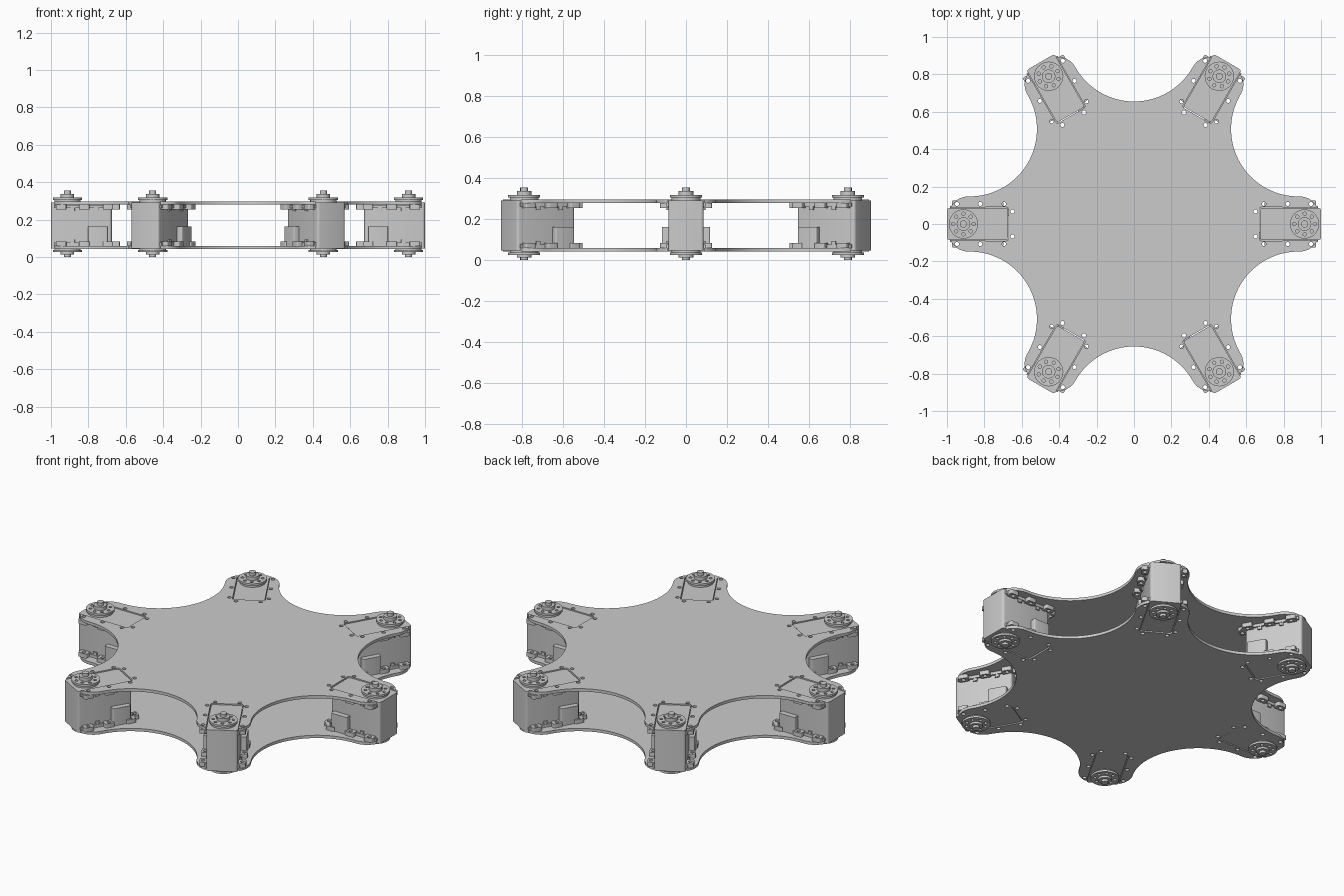
import bpy
import bmesh
from math import sin, cos, pi, radians

old = bpy.data.objects.get("Cube")
if old:
    bpy.data.objects.remove(old, do_unlink=True)

grey = bpy.data.materials.new("light_grey")
grey.use_nodes = True
COLOUR = (0.6, 0.6, 0.6, 1)
grey.diffuse_color = COLOUR
grey.node_tree.nodes["Principled BSDF"].inputs["Base Color"].default_value = COLOUR


def arc(cx, cy, r, a0, a1, n):
    """Points along a circular arc, angles in degrees."""
    angles = [radians(a0 + (a1 - a0) * i / n) for i in range(n + 1)]
    return [(cx + r * cos(a), cy + r * sin(a)) for a in angles]


def circle(cx, cy, r, n=16):
    return arc(cx, cy, r, 0, 360, n)[:-1]


def rounded_rect(x0, x1, y0, y1, r):
    return (arc(x1 - r, y1 - r, r, 0, 90, 4) + arc(x0 + r, y1 - r, r, 90, 180, 4)
            + arc(x0 + r, y0 + r, r, 180, 270, 4) + arc(x1 - r, y0 + r, r, 270, 360, 4))


def turn(points, a):
    return [(x * cos(a) - y * sin(a), x * sin(a) + y * cos(a)) for x, y in points]


def slab_mesh(name, loops, z0, z1):
    """Extruded flat shape; inner loops become holes."""
    curve = bpy.data.curves.new(name, "CURVE")
    curve.dimensions = "2D"
    curve.fill_mode = "BOTH"
    curve.extrude = (z1 - z0) / 2
    for loop in loops:
        spline = curve.splines.new("POLY")
        spline.points.add(len(loop) - 1)
        for p, (x, y) in zip(spline.points, loop):
            p.co = (x, y, 0, 1)
        spline.use_cyclic_u = True
    temp = bpy.data.objects.new(name, curve)
    bpy.context.collection.objects.link(temp)
    bpy.context.view_layer.update()
    graph = bpy.context.evaluated_depsgraph_get()
    mesh = bpy.data.meshes.new_from_object(temp.evaluated_get(graph))
    bpy.data.objects.remove(temp, do_unlink=True)
    bm = bmesh.new()
    bm.from_mesh(mesh)
    bmesh.ops.remove_doubles(bm, verts=bm.verts, dist=1e-5)
    bmesh.ops.translate(bm, verts=bm.verts, vec=(0, 0, (z0 + z1) / 2))
    bmesh.ops.recalc_face_normals(bm, faces=bm.faces)
    bm.to_mesh(mesh)
    bm.free()
    mesh.name = name
    mesh.materials.clear()
    mesh.materials.append(grey)
    return mesh


def place(name, mesh, angle=0.0):
    obj = bpy.data.objects.new(name, mesh)
    obj.rotation_euler.z = angle
    bpy.context.collection.objects.link(obj)
    return obj


# Shared measurements
HORN_X = 0.912
LEGS = [i * pi / 3 for i in range(6)]
SIDE_HOLES = [(x, s * 0.107) for x in (0.695, 0.822, 0.946) for s in (-1, 1)]
END_HOLES = [(0.65, s * 0.067) for s in (-1, 1)]
HOLE_R = 0.011

# Body plates: scalloped six-lobed outline, a slot in each lobe, screw holes
half = arc(0.879, -0.5075, 0.36, 150, 90, 20)[:-1]
half += arc(0.885, -0.04, 0.1075, -90, -27, 10)
half += arc(0.683, -0.077, 0.013, -90, -180, 4)
lobe = half + [(x, -y) for x, y in reversed(half)][:-1]
outline = []
plate_holes = []
for a in LEGS:
    outline += turn(lobe, a)
    plate_holes += [turn(circle(x, y, HOLE_R), a) for x, y in SIDE_HOLES + END_HOLES]
place("top_plate", slab_mesh("top_plate", [outline] + plate_holes, 0.28, 0.297))
place("bottom_plate", slab_mesh("bottom_plate", [outline] + plate_holes, 0.042, 0.059))

# Servo case
parts = {"servo_case": slab_mesh(
    "servo_case", [rounded_rect(0.675, 1.0, -0.086, 0.086, 0.014)], 0.046, 0.292)}

# Mounting lugs with through holes, and the rails that tie them together
lugs = []
for x, y in SIDE_HOLES:
    s = 1 if y > 0 else -1
    y0, y1 = sorted((s * 0.08, s * 0.126))
    lugs += [rounded_rect(x - 0.028, x + 0.028, y0, y1, 0.008), circle(x, y, HOLE_R)]
for x, y in END_HOLES:
    lugs += [rounded_rect(0.632, 0.68, y - 0.024, y + 0.024, 0.008), circle(x, y, HOLE_R)]
rails = [rounded_rect(0.672, 0.985, y, y + 0.014, 0.004) for y in (-0.096, 0.082)]
for level, z_lug, z_rail in (("upper", (0.255, 0.2795), (0.262, 0.279)),
                             ("lower", (0.0595, 0.084), (0.06, 0.077))):
    parts[level + "_lugs"] = slab_mesh(level + "_lugs", lugs, *z_lug)
    parts[level + "_rails"] = slab_mesh(level + "_rails", rails, *z_rail)

# Raised teeth between the lugs
teeth = [rounded_rect(x - 0.012, x + 0.012, y, y + 0.012, 0.003)
         for x in (0.758, 0.884) for y in (-0.094, 0.082)]
parts["upper_teeth"] = slab_mesh("upper_teeth", teeth, 0.245, 0.265)
parts["lower_teeth"] = slab_mesh("lower_teeth", teeth, 0.074, 0.094)

# Cable sockets low on both sides
sockets = [rounded_rect(0.697, 0.802, y, y + 0.04, 0.007) for y in (-0.118, 0.078)]
parts["cable_sockets"] = slab_mesh("cable_sockets", sockets, 0.06, 0.163)

# Horns: neck, drilled disc, hub and screw, above and below
disc = [circle(HORN_X, 0, 0.078, 40)]
for i in range(8):
    a = i * pi / 4
    disc.append(circle(HORN_X + 0.055 * cos(a), 0.055 * sin(a), 0.009, 12))
for level, zs in (("upper", (0.29, 0.305, 0.317, 0.337, 0.355)),
                  ("lower", (0.048, 0.038, 0.026, 0.014, 0.0))):
    shapes = (("neck", [circle(HORN_X, 0, 0.07, 32)]), ("disc", disc),
              ("hub", [circle(HORN_X, 0, 0.036, 28)]),
              ("screw", [circle(HORN_X, 0, 0.019, 20)]))
    for (label, loops), za, zb in zip(shapes, zs, zs[1:]):
        name = f"{level}_horn_{label}"
        parts[name] = slab_mesh(name, loops, min(za, zb), max(za, zb))

# Six identical servos around the body
for i, a in enumerate(LEGS, 1):
    for name, mesh in parts.items():
        place(f"{name}_{i}", mesh, a)

# Smooth rounded sides, keep edges sharp
bpy.ops.object.select_all(action="DESELECT")
done = set()
for obj in bpy.context.collection.objects:
    if obj.type == "MESH" and obj.data.name not in done:
        done.add(obj.data.name)
        obj.select_set(True)
        bpy.context.view_layer.objects.active = obj
bpy.ops.object.shade_smooth_by_angle(angle=radians(35))
